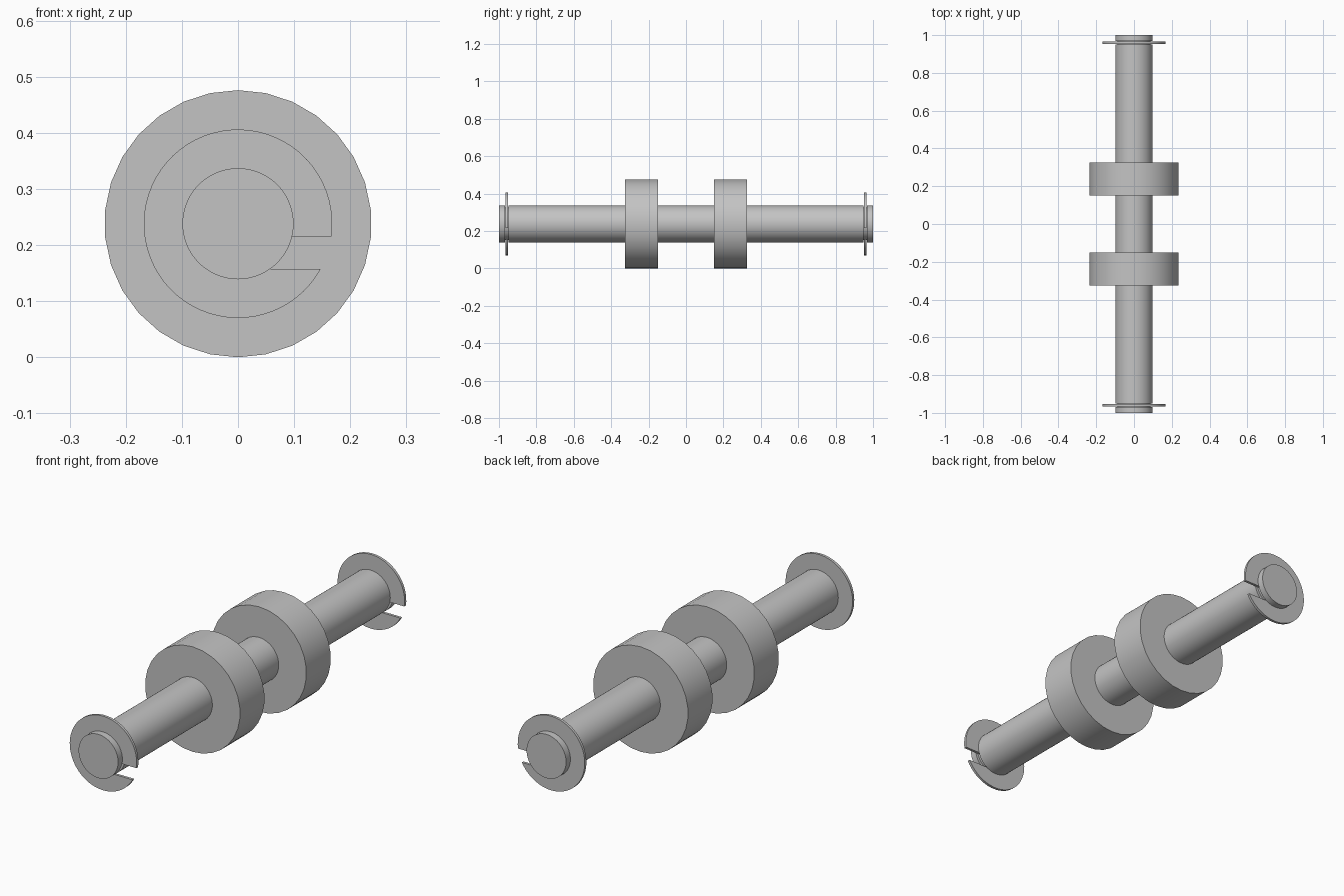
import bpy, bmesh, math

cube = bpy.data.objects.get("Cube")
if cube:
    bpy.data.objects.remove(cube, do_unlink=True)

ROLLER_R, SHAFT_R, GROOVE_R, CLIP_R = 0.238, 0.099, 0.087, 0.168
CLIP_Y, CLIP_T, GROOVE_W = 0.959, 0.012, 0.02
AXIS_Z = ROLLER_R

steel = bpy.data.materials.new("grey steel")
steel.use_nodes = True
grey = (0.55, 0.55, 0.55, 1)
steel.diffuse_color = grey
steel.node_tree.nodes["Principled BSDF"].inputs["Base Color"].default_value = grey


def finish(name, bm):
    """Turn a bmesh into a smooth-shaded object with crisp edges."""
    bmesh.ops.recalc_face_normals(bm, faces=bm.faces[:])
    mesh = bpy.data.meshes.new(name)
    bm.to_mesh(mesh)
    bm.free()
    mesh.materials.append(steel)
    ob = bpy.data.objects.new(name, mesh)
    bpy.context.collection.objects.link(ob)
    ob.location.z = AXIS_Z
    bpy.ops.object.select_all(action="DESELECT")
    ob.select_set(True)
    bpy.context.view_layer.objects.active = ob
    bpy.ops.object.shade_smooth_by_angle(angle=math.radians(35))
    return ob


def turned(name, profile, sides):
    """Solid turned about the y axis from (y, radius) pairs."""
    bm = bmesh.new()
    rings = []
    for y, r in profile:
        angles = [math.pi / 2 + math.tau * i / sides for i in range(sides)]
        rings.append([bm.verts.new((r * math.cos(a), y, r * math.sin(a))) for a in angles])
    for a, b in zip(rings, rings[1:]):
        for i in range(sides):
            j = (i + 1) % sides
            bm.faces.new((a[i], a[j], b[j], b[i]))
    bm.faces.new(rings[0])
    bm.faces.new(rings[-1])
    return finish(name, bm)


def clip(name, y, steps=60):
    """Retaining ring opened by a level slot on the +x side."""
    top, bottom = -0.023, -0.081

    def arc(r):
        start, end = math.asin(top / r), math.tau + math.asin(bottom / r)
        return [(r * math.cos(a), r * math.sin(a))
                for a in (start + (end - start) * i / steps for i in range(steps + 1))]

    bm = bmesh.new()
    outer, inner = arc(CLIP_R), arc(GROOVE_R)
    layers = [[[bm.verts.new((x, y + s * CLIP_T / 2, z)) for x, z in pts]
               for pts in (outer, inner)] for s in (-1, 1)]
    (fo, fi), (bo, bi) = layers
    for a, b in ((fo, fi), (bo, bi), (fo, bo), (fi, bi)):
        for i in range(steps):
            bm.faces.new((a[i], a[i + 1], b[i + 1], b[i]))
    for k in (0, -1):
        bm.faces.new((fo[k], fi[k], bi[k], bo[k]))
    return finish(name, bm)


# Shaft with a narrow groove near each end
near, far = CLIP_Y - GROOVE_W / 2, CLIP_Y + GROOVE_W / 2
half = [(near, SHAFT_R), (near, GROOVE_R), (far, GROOVE_R), (far, SHAFT_R), (1, SHAFT_R)]
turned("shaft", [(-y, r) for y, r in reversed(half)] + half, 60)

# Rollers and retaining clips at both ends
for side, label in ((-1, "front"), (1, "back")):
    turned(label + "_roller", [(side * 0.15, ROLLER_R), (side * 0.325, ROLLER_R)], 30)
    clip(label + "_retaining_clip", side * CLIP_Y)
